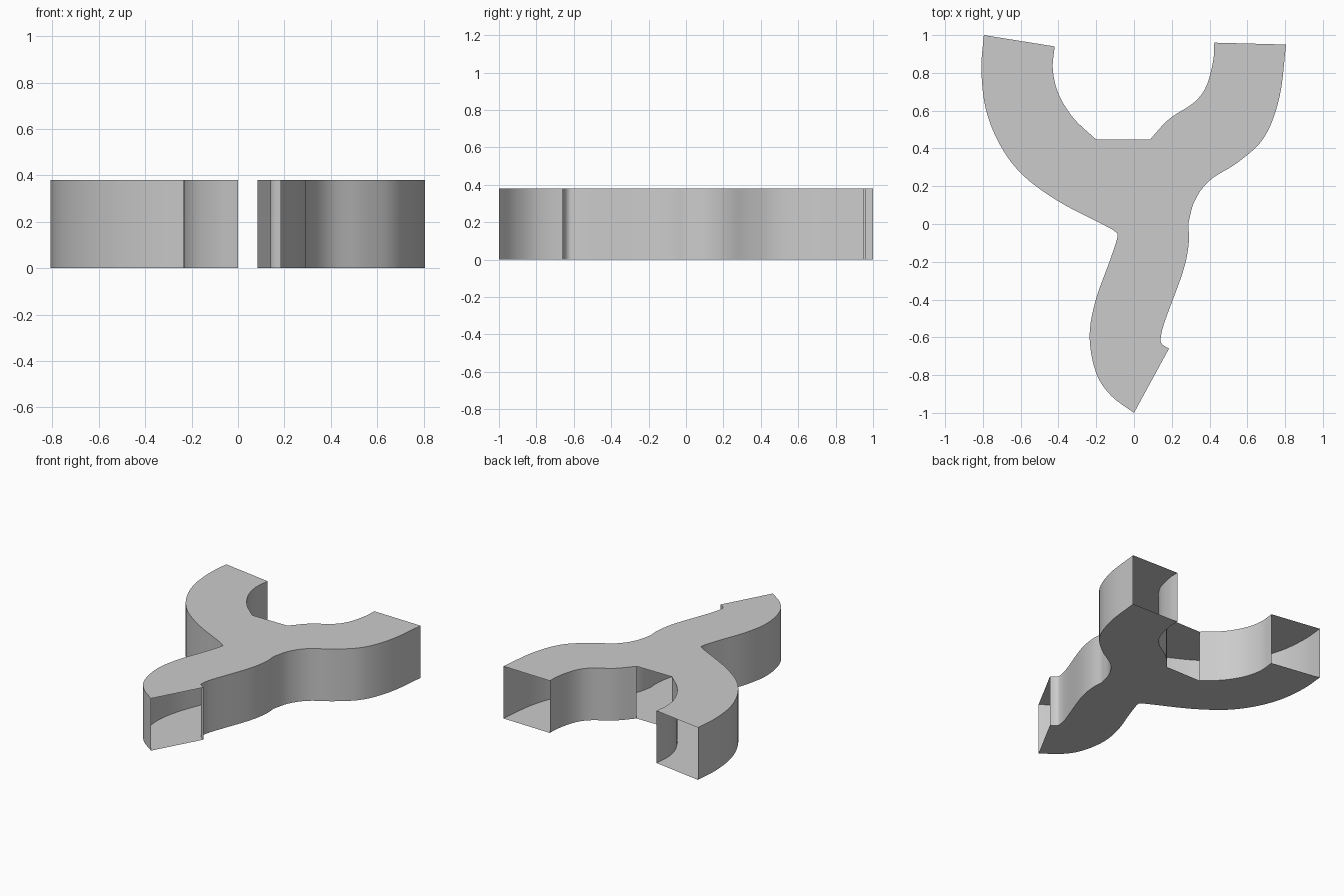
import bpy, bmesh
from mathutils import Vector

if "Cube" in bpy.data.objects:
    bpy.data.objects.remove(bpy.data.objects["Cube"])

HEIGHT = 0.38

# Curved walls in order around the outline; gaps between some are open duct mouths
left_outer = [(-0.795, 1.0), (-0.808, 0.82), (-0.785, 0.61), (-0.71, 0.42),
              (-0.59, 0.26), (-0.40, 0.12), (-0.17, 0.0), (-0.10, -0.04),
              (-0.088, -0.07), (-0.13, -0.20), (-0.205, -0.41), (-0.235, -0.60),
              (-0.20, -0.79), (-0.12, -0.91), (0.0, -1.0)]
nub = [(0.185, -0.66), (0.148, -0.635), (0.142, -0.60), (0.165, -0.51),
       (0.26, -0.25), (0.29, -0.10), (0.287, 0.0)]
right_outer = [(0.287, 0.0), (0.32, 0.12), (0.40, 0.23), (0.555, 0.33),
               (0.69, 0.46), (0.77, 0.67), (0.805, 0.95)]
right_inner = [(0.425, 0.96), (0.42, 0.87), (0.385, 0.735), (0.32, 0.645),
               (0.185, 0.555), (0.085, 0.447)]
left_inner = [(-0.20, 0.447), (-0.32, 0.56), (-0.40, 0.69), (-0.43, 0.82), (-0.42, 0.94)]


def smooth(points, steps=5):
    """Centripetal-free Catmull-Rom sampling through the points."""
    p = [Vector(q) for q in points]
    p = [2 * p[0] - p[1]] + p + [2 * p[-1] - p[-2]]
    out = []
    for a, b, c, d in zip(p, p[1:], p[2:], p[3:]):
        for i in range(steps):
            t = i / steps
            out.append(0.5 * (2 * b + (c - a) * t + (2 * a - 5 * b + 4 * c - d) * t**2
                              + (3 * b - a - 3 * c + d) * t**3))
    return out + [p[-2]]


# Outline loop; every wall ends at a mouth except where nub meets right_outer
outline, mouths = [], set()
for wall in (left_outer, nub, right_outer, right_inner, left_inner):
    pts = smooth(wall)
    if wall is nub:
        pts.pop()
    outline += pts
    if wall is not nub:
        mouths.add(len(outline) - 1)

# Hollow shell: floor, roof and side walls, leaving the mouths open
bm = bmesh.new()
low = [bm.verts.new((x, y, 0)) for x, y in outline]
high = [bm.verts.new((x, y, HEIGHT)) for x, y in outline]
bm.faces.new(low[::-1])
bm.faces.new(high)
n = len(outline)
for i in range(n):
    if i not in mouths:
        j = (i + 1) % n
        bm.faces.new((low[i], low[j], high[j], high[i])).smooth = True
bmesh.ops.recalc_face_normals(bm, faces=bm.faces)
bmesh.ops.triangulate(bm, faces=[f for f in bm.faces if len(f.verts) > 4])

mesh = bpy.data.meshes.new("branching_duct")
bm.to_mesh(mesh)
bm.free()
duct = bpy.data.objects.new("branching_duct", mesh)
bpy.context.collection.objects.link(duct)
bpy.context.view_layer.objects.active = duct
duct.select_set(True)
bpy.ops.object.shade_smooth_by_angle(angle=0.52)
